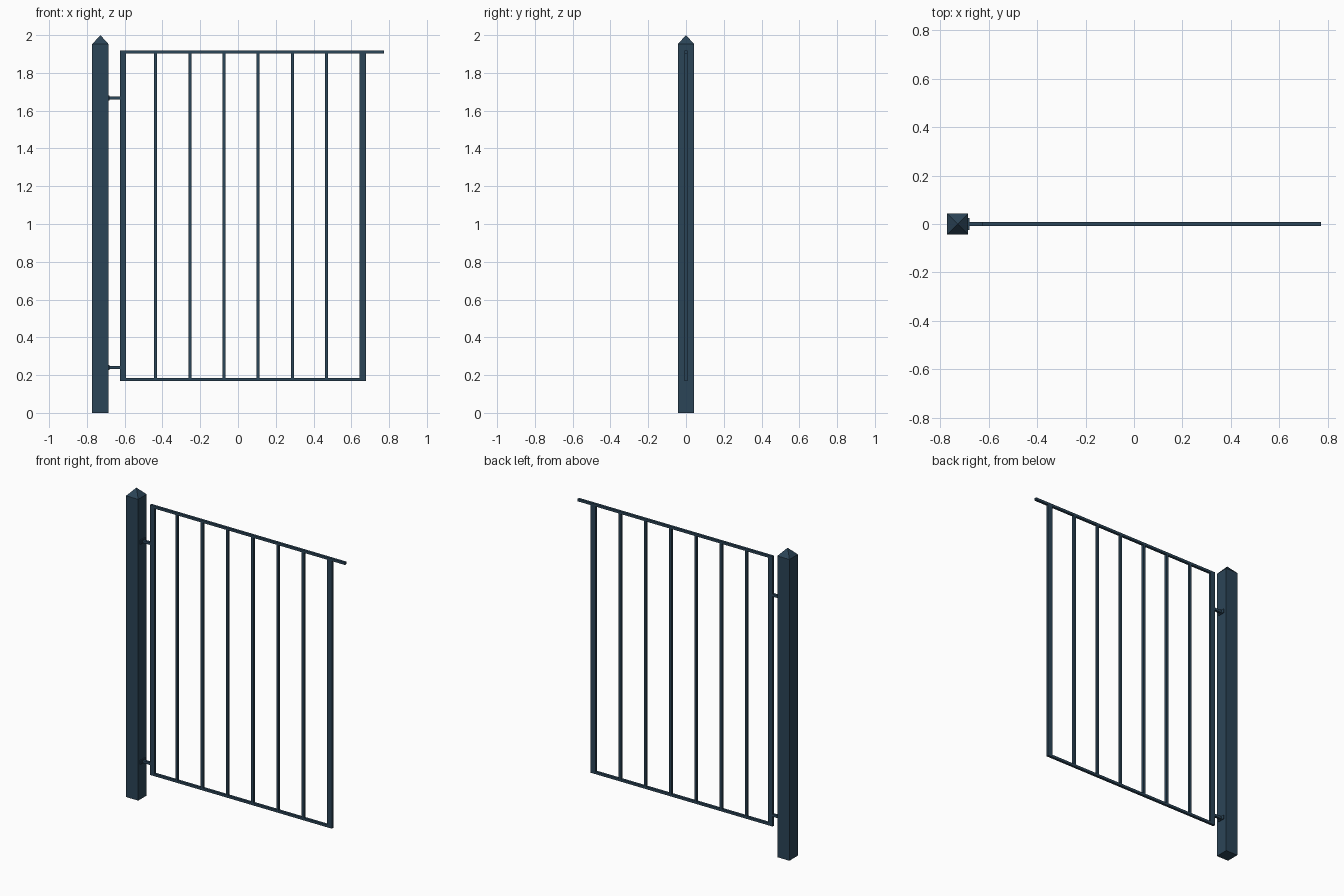
import bpy, bmesh

if "Cube" in bpy.data.objects:
    bpy.data.objects.remove(bpy.data.objects["Cube"])

paint = bpy.data.materials.new("dark_blue_paint")
paint.diffuse_color = (0.024, 0.058, 0.095, 1)
paint.use_nodes = True
paint.node_tree.nodes["Principled BSDF"].inputs["Base Color"].default_value = paint.diffuse_color


def finish(name, bm):
    bmesh.ops.recalc_face_normals(bm, faces=bm.faces)
    mesh = bpy.data.meshes.new(name)
    bm.to_mesh(mesh)
    bm.free()
    mesh.materials.append(paint)
    obj = bpy.data.objects.new(name, mesh)
    bpy.context.collection.objects.link(obj)
    return obj


def box(name, x0, x1, z0, z1, depth):
    """Box centred on y = 0."""
    bm = bmesh.new()
    bmesh.ops.create_cube(bm, size=1)
    for v in bm.verts:
        v.co = ((x0 + x1) / 2 + v.co.x * (x1 - x0), v.co.y * depth,
                (z0 + z1) / 2 + v.co.z * (z1 - z0))
    return finish(name, bm)


# Post with a pyramid top
POST_L, POST_R = -0.772, -0.685
W = POST_R - POST_L
bm = bmesh.new()
bmesh.ops.create_cube(bm, size=1)
for v in bm.verts:
    v.co = ((POST_L + POST_R) / 2 + v.co.x * W, v.co.y * W, (v.co.z + 0.5) * 1.952)
top = max(bm.faces, key=lambda f: f.calc_center_median().z)
apex = bmesh.ops.poke(bm, faces=[top])["verts"][0]
apex.co.z = 2.0
finish("post", bm)

# Gate frame
T = 0.016
LEFT, RIGHT = -0.626, 0.678
Z0, Z1 = 0.169, 1.919
box("hinge_stile", LEFT, LEFT + 0.034, Z0, Z1 - T, T)
box("latch_stile", RIGHT - 0.034, RIGHT, Z0, Z1 - T, T)
box("top_rail", LEFT, 0.772, Z1 - T, Z1, T)
box("bottom_rail", LEFT + 0.034, RIGHT - 0.034, Z0, Z0 + T, T)

# Vertical bars
for i in range(6):
    x = -0.436 + i * 0.181
    box(f"bar_{i + 1}", x - T / 2, x + T / 2, Z0 + T, Z1 - T, T)

# Hinges: plate on the post and arm to the gate
for label, z in (("lower", 0.241), ("upper", 1.667)):
    box(f"{label}_hinge_plate", POST_R, POST_R + 0.006, z - 0.013, z + 0.013, 0.048)
    box(f"{label}_hinge_arm", POST_R, LEFT, z - T / 2, z + T / 2, T)
